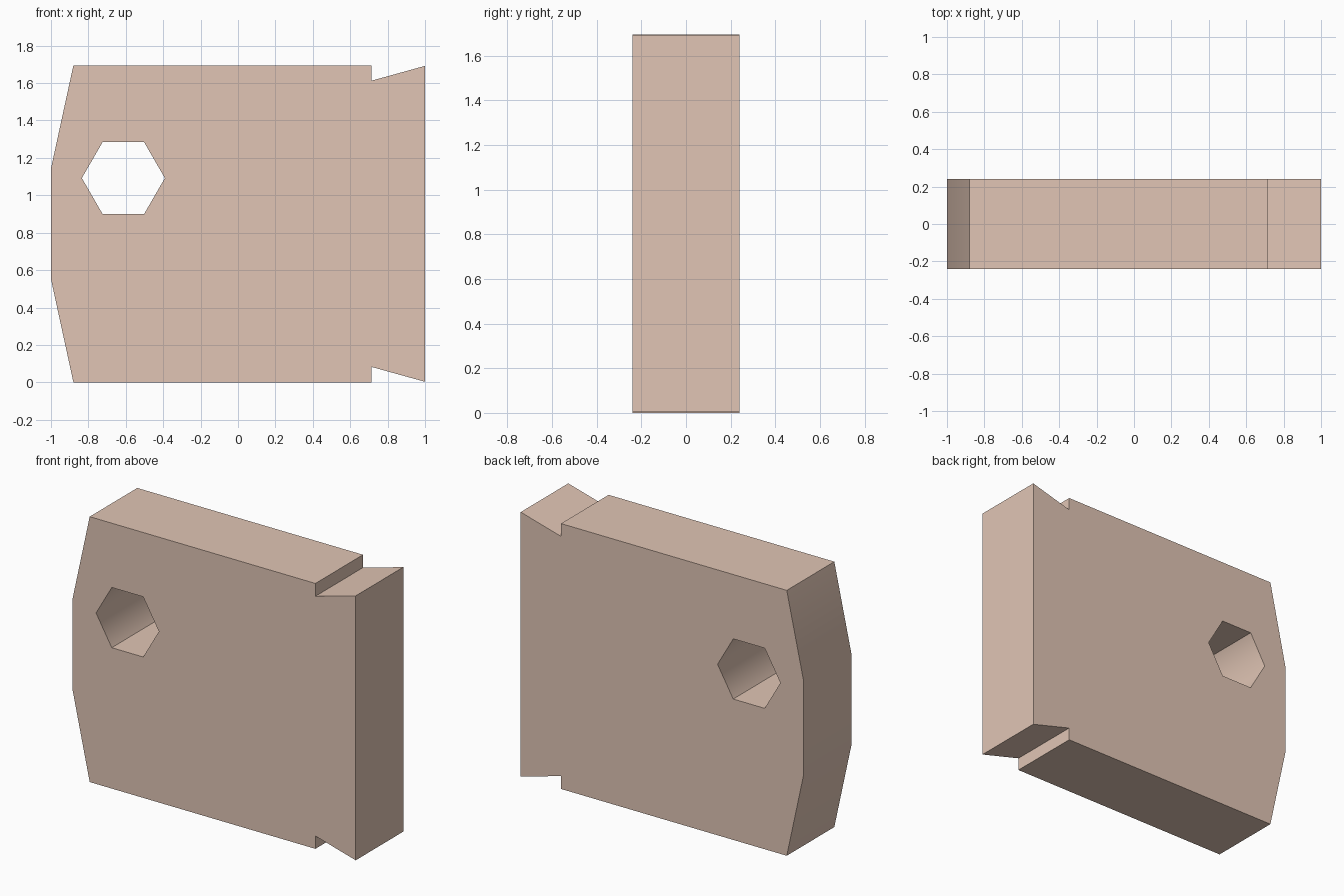
import bpy, bmesh
from math import cos, sin, pi, radians

if "Cube" in bpy.data.objects:
    bpy.data.objects.remove(bpy.data.objects["Cube"])

HEIGHT = 1.695
HALF_DEPTH = 0.24
HOLE_X, HOLE_Z, HOLE_R = -0.613, 1.092, 0.222

# Lower half of the outline, mirrored about mid height
lower = [(-1, 0.552), (-0.88, 0), (0.715, 0), (0.715, 0.082), (1, 0.003)]
outline = lower + [(x, HEIGHT - z) for x, z in reversed(lower)]
hole = [(HOLE_X + HOLE_R * cos(i * pi / 3), HOLE_Z + HOLE_R * sin(i * pi / 3))
        for i in range(6)]

bm = bmesh.new()


def add_loop(points):
    verts = [bm.verts.new((x, -HALF_DEPTH, z)) for x, z in points]
    return [bm.edges.new((v, verts[(i + 1) % len(verts)]))
            for i, v in enumerate(verts)]


# Front face with its hexagonal hole, extruded through the depth
edges = add_loop(outline) + add_loop(hole)
bmesh.ops.triangle_fill(bm, edges=edges, use_beauty=True, normal=(0, -1, 0))
result = bmesh.ops.extrude_face_region(bm, geom=bm.faces[:], use_keep_orig=True)
moved = [g for g in result["geom"] if isinstance(g, bmesh.types.BMVert)]
bmesh.ops.translate(bm, verts=moved, vec=(0, 2 * HALF_DEPTH, 0))
bmesh.ops.recalc_face_normals(bm, faces=bm.faces[:])

# Smooth the shallow left bend and the side corners of the hole
for face in bm.faces:
    face.smooth = True
for edge in bm.edges:
    a, b = (v.co for v in edge.verts)
    through = abs(a.y - b.y) > HALF_DEPTH
    hole_side = (through and abs(a.z - HOLE_Z) < 0.001
                 and abs(abs(a.x - HOLE_X) - HOLE_R) < 0.001)
    edge.smooth = hole_side or edge.calc_face_angle(0) < radians(30)

mesh = bpy.data.meshes.new("notched_plate")
bm.to_mesh(mesh)
bm.free()
plate = bpy.data.objects.new("notched_plate", mesh)
bpy.context.collection.objects.link(plate)

# Pale tan finish
tan = bpy.data.materials.new("pale_tan")
tan.diffuse_color = (0.75, 0.56, 0.46, 1)
tan.use_nodes = True
tan.node_tree.nodes["Principled BSDF"].inputs["Base Color"].default_value = tan.diffuse_color
mesh.materials.append(tan)
